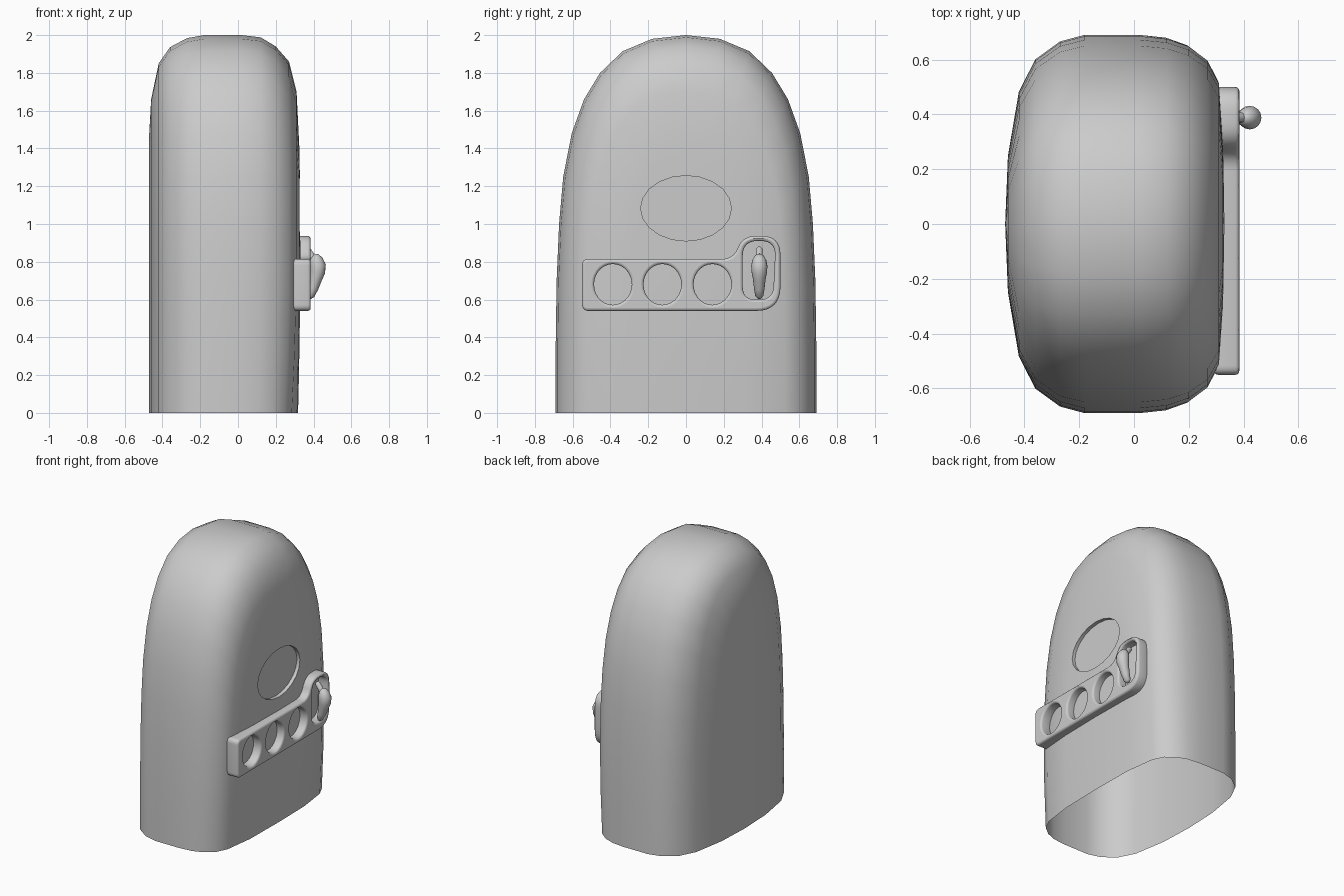
import bpy, bmesh
from math import sin, cos, pi, radians
from mathutils import Vector

if "Cube" in bpy.data.objects:
    bpy.data.objects.remove(bpy.data.objects["Cube"])


def make_object(name, bm):
    bmesh.ops.recalc_face_normals(bm, faces=bm.faces)
    me = bpy.data.meshes.new(name)
    bm.to_mesh(me)
    bm.free()
    ob = bpy.data.objects.new(name, me)
    bpy.context.collection.objects.link(ob)
    return ob


def activate(ob):
    bpy.ops.object.select_all(action='DESELECT')
    ob.select_set(True)
    bpy.context.view_layer.objects.active = ob


def smooth(ob, angle=40):
    activate(ob)
    bpy.ops.object.shade_smooth_by_angle(angle=radians(angle))


def bridge(bm, rings, closed):
    for a, b in zip(rings, rings[1:]):
        n = len(a)
        for i in range(n if closed else n - 1):
            j = (i + 1) % n
            bm.faces.new((a[i], a[j], b[j], b[i]))


def oval(cy, cz, ry, rz, n):
    return [(cy + ry * cos(2 * pi * i / n), cz + rz * sin(2 * pi * i / n)) for i in range(n)]


def rounded(corners, steps=8):
    # polygon with (y, z, radius) corners turned into a smooth outline
    pts, n = [], len(corners)
    for i, (y, z, r) in enumerate(corners):
        c = Vector((y, z))
        a = c + (Vector(corners[i - 1][:2]) - c).normalized() * r
        b = c + (Vector(corners[(i + 1) % n][:2]) - c).normalized() * r
        for k in range(steps + 1):
            t = k / steps
            bulge = c * 2 * t * (1 - t)
            pts.append(tuple(a * (1 - t) ** 2 + bulge + b * t * t))
    return pts


def tube(name, path, y, n=16):
    # rings along a path of (x, z, radius)
    bm = bmesh.new()
    rings = []
    for i, (x, z, r) in enumerate(path):
        p, q = path[max(i - 1, 0)], path[min(i + 1, len(path) - 1)]
        d = Vector((q[0] - p[0], 0, q[1] - p[1])).normalized()
        u, v = Vector((0, 1, 0)), d.cross(Vector((0, 1, 0)))
        rings.append([bm.verts.new(Vector((x, y, z)) + (u * cos(2 * pi * k / n) + v * sin(2 * pi * k / n)) * r)
                      for k in range(n)])
    bridge(bm, rings, True)
    bm.faces.new(rings[0])
    bm.faces.new(rings[-1])
    ob = make_object(name, bm)
    smooth(ob, 60)
    return ob


# Domed shell: arch outline (y, z) swept through x with width and height factors
half = [(.69, 0), (.69, .35), (.685, .7), (.672, 1.0), (.65, 1.25), (.605, 1.48),
        (.54, 1.66), (.455, 1.8), (.335, 1.915), (.18, 1.98)]
arch = half + [(0, 2.0)] + [(-y, z) for y, z in reversed(half)]
section = [(-.47, 0, .74), (-.46, .36, .83), (-.42, .70, .925), (-.36, .87, .968), (-.27, .965, .992),
           (-.18, 1, 1), (.02, 1, 1), (.12, .985, .994), (.2, .945, .97), (.27, .87, .93),
           (.31, .76, .85), (.325, .45, .7), (.33, 0, .55)]
bm = bmesh.new()
rings = []
for x, ky, kz in section:
    ring = []
    for y, z in arch:
        tuck = max(0, 1 - z * kz / .9) ** 2 * max(0, x) / .33 * (.012 + .015 * (ky > .7))
        ring.append(bm.verts.new((x - tuck, y * ky, z * kz)))
    rings.append(ring)
bridge(bm, rings, False)
bmesh.ops.remove_doubles(bm, verts=bm.verts, dist=1e-4)
bmesh.ops.holes_fill(bm, edges=[e for e in bm.edges if e.is_boundary], sides=0)
shell = make_object("shell", bm)

# Shallow oval recess on the right side
bm = bmesh.new()
rings = [[bm.verts.new((x, y, z)) for y, z in oval(0, 1.083, .24, .173, 20)] for x in (.302, .5)]
bridge(bm, rings, True)
bm.faces.new(rings[0])
bm.faces.new(rings[1])
cutter = make_object("recess_cutter", bm)
cutter.hide_render = True
mod = shell.modifiers.new("recess", 'BOOLEAN')
mod.operation, mod.solver, mod.object = 'DIFFERENCE', 'EXACT', cutter
activate(shell)
bpy.ops.object.modifier_apply(modifier="recess")
bpy.data.objects.remove(cutter)

# Open underside
bm = bmesh.new()
bm.from_mesh(shell.data)
bmesh.ops.delete(bm, geom=[f for f in bm.faces if all(v.co.z < 1e-4 for v in f.verts)], context='FACES')
bm.to_mesh(shell.data)
bm.free()
smooth(shell)

# Side panel with three round windows and a lever slot
outlines = [rounded([(-.55, .54, .035), (.5, .54, .13), (.5, .937, .1), (.30, .937, .07),
                     (.25, .815, .06), (-.55, .815, .035)])]
outlines += [oval(cy, .68, .1, .108, 28) for cy in (-.387, -.125, .14)]
outlines.append(rounded([(.3, .6, .07), (.46, .6, .07), (.475, .91, .08), (.3, .91, .08)]))
cu = bpy.data.curves.new("side_panel", 'CURVE')
cu.dimensions, cu.fill_mode = '2D', 'BOTH'
bevel = .014
cu.bevel_depth, cu.bevel_resolution, cu.offset, cu.extrude = bevel, 2, -bevel, .046 - bevel
for pts in outlines:
    sp = cu.splines.new('POLY')
    sp.points.add(len(pts) - 1)
    for p, (y, z) in zip(sp.points, pts):
        p.co = (y, z, 0, 1)
    sp.use_cyclic_u = True
panel = bpy.data.objects.new("side_panel", cu)
bpy.context.collection.objects.link(panel)
panel.rotation_euler = (pi / 2, 0, pi / 2)
panel.location.x = .338
activate(panel)
bpy.ops.object.convert(target='MESH')
smooth(bpy.context.object, 50)

# Lever: teardrop handle and its pivot rod
tube("lever_handle", [(.398, .838, .008), (.404, .83, .024), (.413, .808, .037), (.422, .78, .043),
                      (.42, .745, .041), (.411, .71, .034), (.397, .66, .028), (.382, .62, .022),
                      (.377, .607, .01)], .388)
tube("lever_rod", [(.41, .80, .018), (.365, .865, .018), (.357, .877, .009)], .388, 12)
